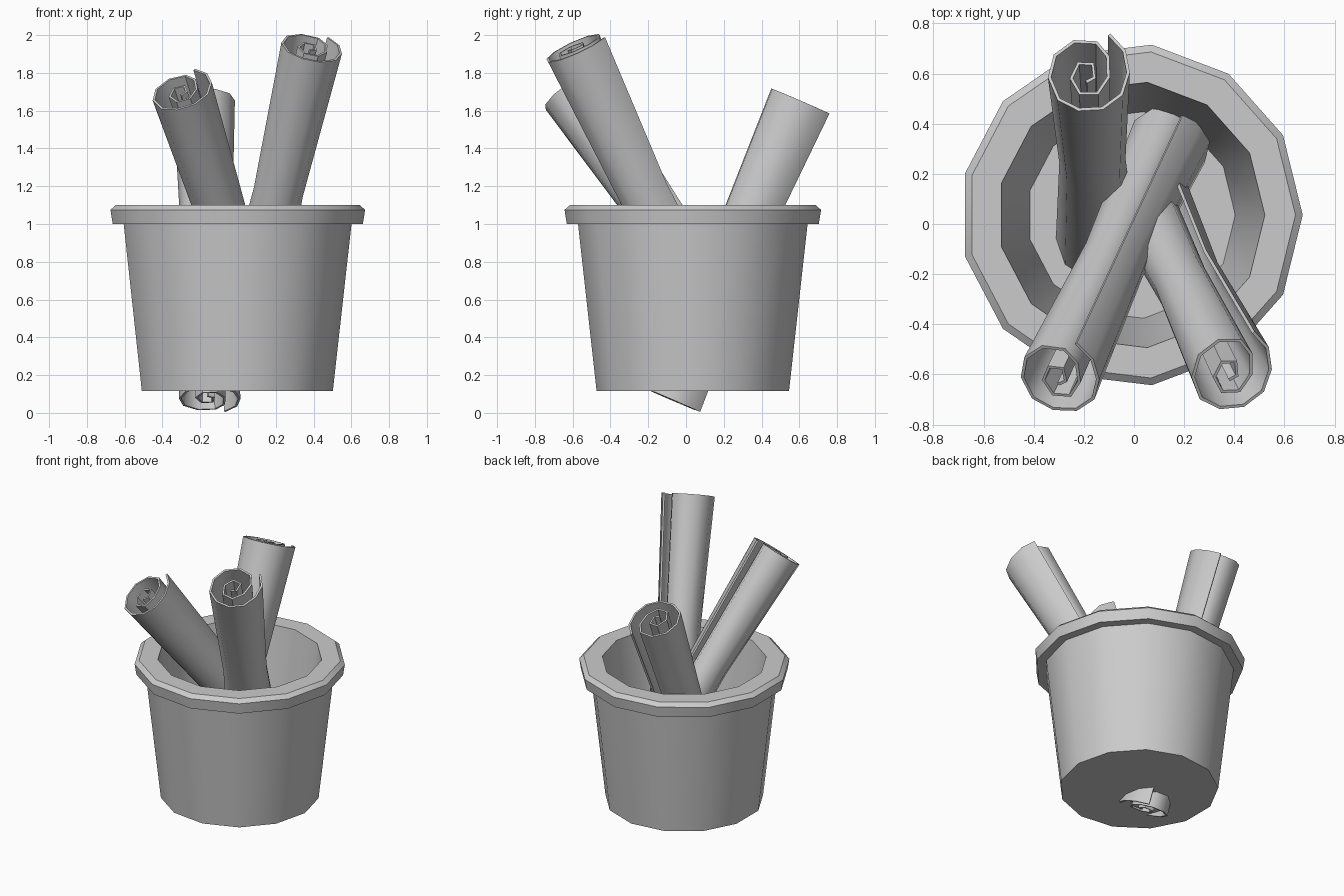
import bpy, bmesh, math
from mathutils import Vector

if "Cube" in bpy.data.objects:
    bpy.data.objects.remove(bpy.data.objects["Cube"])


def add_object(name, bm, location=(0, 0, 0)):
    bmesh.ops.recalc_face_normals(bm, faces=bm.faces)
    mesh = bpy.data.meshes.new(name)
    bm.to_mesh(mesh)
    bm.free()
    obj = bpy.data.objects.new(name, mesh)
    obj.location = location
    bpy.context.collection.objects.link(obj)
    bpy.ops.object.select_all(action='DESELECT')
    obj.select_set(True)
    bpy.context.view_layer.objects.active = obj
    return obj


# pot: lathed profile (radius, height) from underside to inner floor
SIDES = 13
profile = [(0.513, 0.115), (0.612, 1.0), (0.672, 1.0), (0.684, 1.075),
           (0.655, 1.10), (0.533, 1.10), (0.415, 0.18)]
bm = bmesh.new()
rings = []
for r, z in profile:
    rings.append([bm.verts.new((r * math.cos(2 * math.pi * i / SIDES),
                                r * math.sin(2 * math.pi * i / SIDES), z))
                  for i in range(SIDES)])
for a, b in zip(rings, rings[1:]):
    for i in range(SIDES):
        j = (i + 1) % SIDES
        bm.faces.new((a[i], a[j], b[j], b[i]))
bm.faces.new(rings[0][::-1])
bm.faces.new(rings[-1])
add_object("pot", bm, (-0.011, 0.036, 0))
# keep the shallow rim edge sharp, round the 13 sides
bpy.ops.object.shade_smooth_by_angle(angle=math.radians(35))

# rolled sheet cross-section, from the loose flap in to the centre
spiral = [(0.085, 0.175), (0.145, 0.105), (0.162, 0.01), (0.135, -0.085),
          (0.06, -0.145), (-0.035, -0.15), (-0.115, -0.105), (-0.152, -0.01),
          (-0.13, 0.085), (-0.055, 0.145), (0.035, 0.14), (0.08, 0.08),
          (0.083, -0.01), (0.04, -0.08), (-0.03, -0.08), (-0.065, -0.015),
          (-0.037, 0.05), (0.02, 0.048), (0.027, -0.012), (-0.005, -0.03)]


def scroll(name, bottom, top):
    bottom, top = Vector(bottom), Vector(top)
    axis = top - bottom
    rot = Vector((0, 0, 1)).rotation_difference(axis)
    bm = bmesh.new()
    rows = []
    for t, s in ((0, 1), (0.5, 0.8), (1, 1)):  # pinched in the middle
        rows.append([bm.verts.new(bottom + axis * t + rot @ Vector((x * s, y * s, 0)))
                     for x, y in spiral])
    for a, b in zip(rows, rows[1:]):
        for i in range(len(spiral) - 1):
            bm.faces.new((a[i], a[i + 1], b[i + 1], b[i]))
    obj = add_object(name, bm)
    mod = obj.modifiers.new("paper thickness", 'SOLIDIFY')
    mod.thickness = 0.013
    mod.offset = 0
    bpy.ops.object.modifier_apply(modifier=mod.name)
    bpy.ops.object.shade_smooth_by_angle(angle=math.radians(50))


scroll("back_scroll", (-0.155, -0.09, 0.075), (-0.185, 0.595, 1.655))
scroll("right_scroll", (0.035, 0.12, 0.41), (0.385, -0.595, 1.932))
scroll("left_scroll", (0.14, 0.33, 0.335), (-0.30, -0.615, 1.70))
